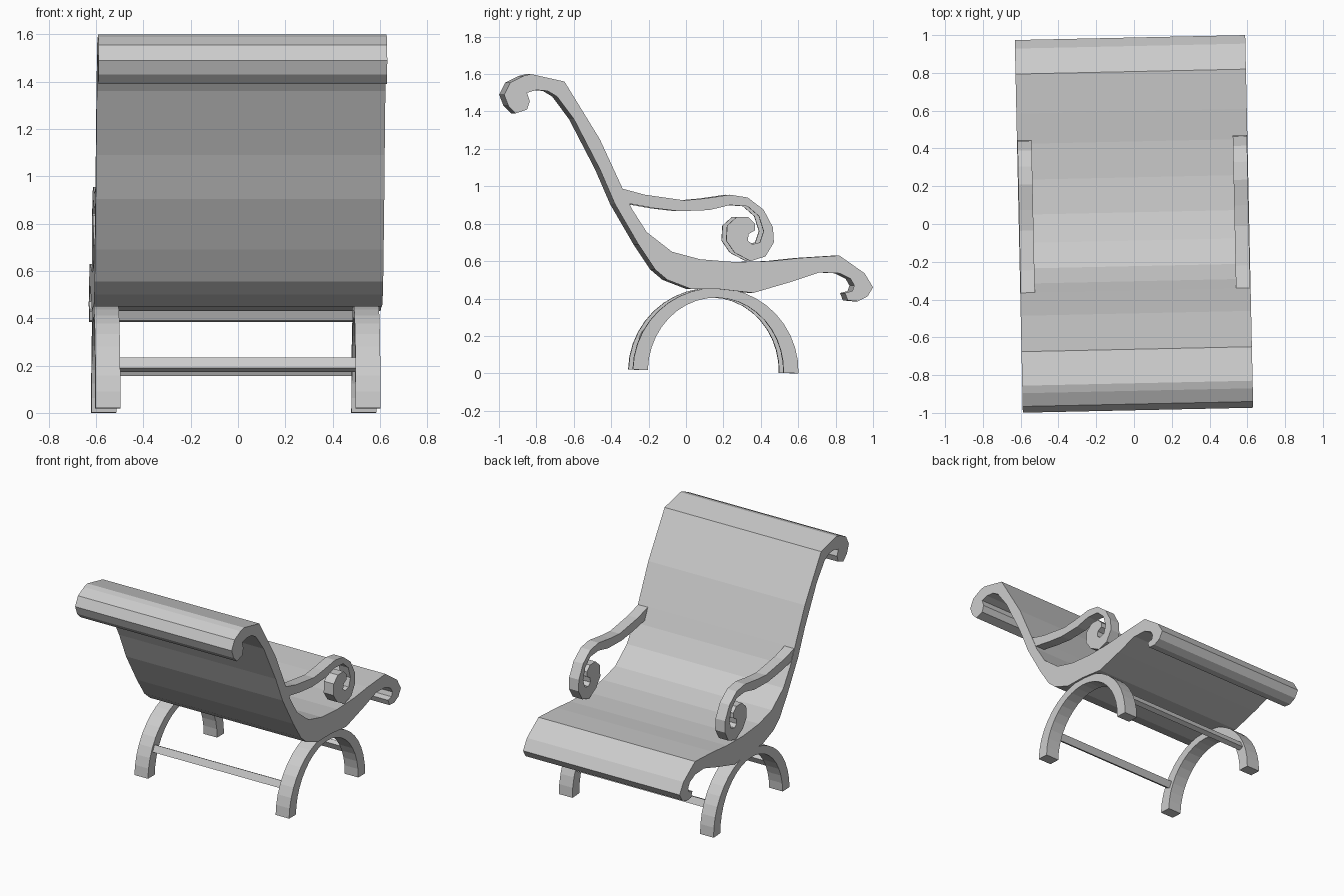
import bpy
import bmesh
from math import cos, sin, pi
from mathutils import Matrix, Vector

default_cube = bpy.data.objects.get("Cube")
if default_cube:
    bpy.data.objects.remove(default_cube, do_unlink=True)

# One plain grey for the whole chair
grey = bpy.data.materials.new("plain_grey")
grey.use_nodes = True
colour = (0.6, 0.6, 0.6, 1)
grey.diffuse_color = colour
grey.node_tree.nodes["Principled BSDF"].inputs["Base Color"].default_value = colour

# The chair stands turned by a small angle on its base
TURN = Matrix.Rotation(0.0215, 4, "Z")
SIDE_SHIFT = Vector((0, -0.013, 0))


def finish(name, bm, matrix=None):
    """Turn a bmesh into a named, coloured object."""
    bmesh.ops.recalc_face_normals(bm, faces=bm.faces)
    mesh = bpy.data.meshes.new(name)
    bm.to_mesh(mesh)
    bm.free()
    mesh.materials.append(grey)
    obj = bpy.data.objects.new(name, mesh)
    obj.matrix_world = TURN @ (matrix or Matrix())
    bpy.context.collection.objects.link(obj)
    return obj


def extrude_profile(name, outline, x_centre, width, matrix=None):
    """Extrude a closed (y, z) outline across x."""
    bm = bmesh.new()
    left = x_centre - width / 2
    face = bm.faces.new([bm.verts.new((left, y, z)) for y, z in outline])
    extruded = bmesh.ops.extrude_face_region(bm, geom=[face])["geom"]
    moved = [v for v in extruded if isinstance(v, bmesh.types.BMVert)]
    bmesh.ops.translate(bm, verts=moved, vec=(width, 0, 0))
    caps = [f for f in bm.faces if len(f.verts) > 4]
    bmesh.ops.triangulate(bm, faces=caps, ngon_method="EAR_CLIP")
    return finish(name, bm, matrix)


# Seat and back: one slab with a rolled head and a curled front lip
seat_top = [
    (-.87, 1.59), (-.83, 1.6), (-.65, 1.56), (-.46, 1.25), (-.34, .99),
    (-.29, .88), (-.21, .755), (-.075, .65), (.075, .61), (.26, .595),
    (.45, .6), (.61, .617), (.82, .63),
]
front_lip = [
    (.955, .535), (1, .46), (.97, .41), (.92, .385), (.865, .39),
    (.85, .43), (.89, .44), (.9, .47), (.88, .505), (.82, .535),
]
seat_underside = [
    (.715, .54), (.555, .487), (.36, .43), (.18, .45), (.03, .45),
    (-.1, .5), (-.165, .555), (-.255, .69), (-.38, .905), (-.46, 1.09),
    (-.6, 1.36), (-.69, 1.48), (-.74, 1.51), (-.8, 1.515),
]
head_roll = [
    (-.85, 1.5), (-.835, 1.455), (-.85, 1.41), (-.91, 1.39),
    (-.95, 1.43), (-.973, 1.49), (-.94, 1.555),
]
extrude_profile("seat_and_back", seat_top + front_lip + seat_underside + head_roll,
                0, 1.22, Matrix.Translation(SIDE_SHIFT))

# Armrests: a wavy strip ending in a spiral
arm_outer = [
    (-.35, .99), (-.22, .955), (-.01, .925), (.1, .935), (.235, .955),
    (.33, .94), (.415, .875), (.465, .78), (.47, .7), (.425, .625),
    (.345, .6), (.26, .645), (.215, .71), (.22, .79), (.27, .835),
    (.335, .835), (.37, .8),
]
arm_inner = [
    (.37, .765), (.335, .745), (.33, .71), (.355, .69), (.395, .7),
    (.415, .76), (.39, .84), (.33, .893), (.235, .9), (.125, .873),
    (-.035, .867), (-.17, .883), (-.32, .91),
]

# Arched legs: half rings, thinner at the crown than at the feet
STEPS = 20
angles = [pi * i / STEPS for i in range(STEPS + 1)]
arch = [(.443 * cos(a), .447 * sin(a)) for a in angles]
arch += [(.363 * cos(a), .395 * sin(a)) for a in reversed(angles)]
leg_place = Matrix.Translation((0, .146, .01)) @ Matrix.Rotation(-.0225, 4, "X")

for side, sign in (("left", 1), ("right", -1)):
    extrude_profile(side + "_armrest", arm_outer + arm_inner, sign * .57, .075,
                    Matrix.Translation(SIDE_SHIFT))
    extrude_profile(side + "_leg_arch", arch, sign * .55 - .006, .105, leg_place)

# Stretcher bars joining the arches, turned to follow the curve
for name, sign in (("back_stretcher", -1), ("front_stretcher", 1)):
    bm = bmesh.new()
    bmesh.ops.create_cube(bm, size=1)
    bmesh.ops.scale(bm, vec=(1.06, .035, .05), verts=bm.verts)
    place = Matrix.Translation((0, sign * .365, .185))
    finish(name, bm, leg_place @ place @ Matrix.Rotation(sign * .45, 4, "X"))
